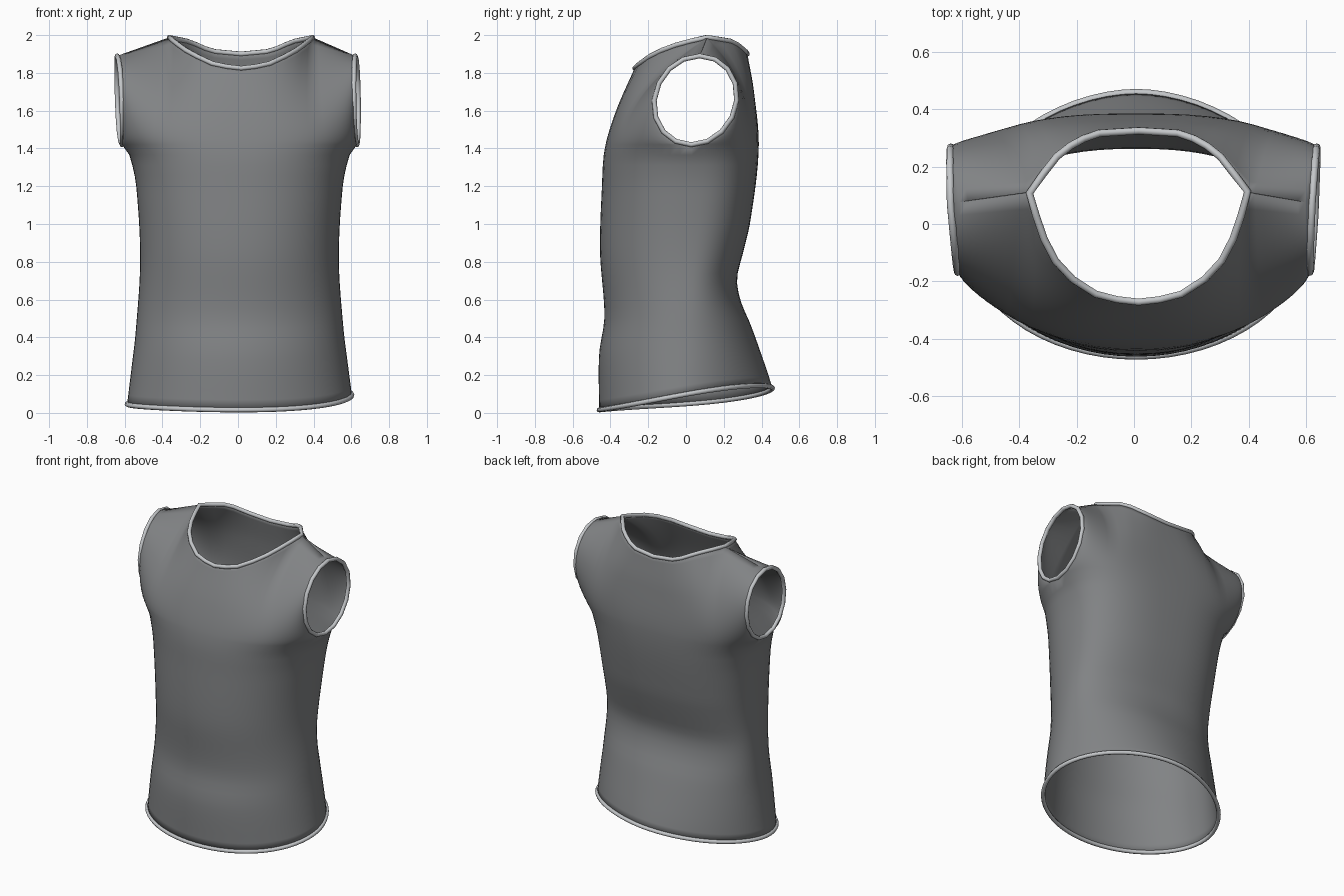
import bpy, bmesh, math
from mathutils import Vector

if "Cube" in bpy.data.objects:
    bpy.data.objects.remove(bpy.data.objects["Cube"])


def material(name, c):
    m = bpy.data.materials.new(name)
    m.diffuse_color = (c, c * 1.03, c * 1.06, 1)
    m.use_nodes = True
    m.node_tree.nodes["Principled BSDF"].inputs["Base Color"].default_value = m.diffuse_color
    return m


fabric = material("dark_grey_fabric", 0.22)
binding = material("light_grey_binding", 0.55)


def smooth(pts, t):
    """Catmull-Rom value through (key, value) pairs."""
    if t <= pts[0][0]:
        return pts[0][1]
    for i in range(len(pts) - 1):
        (a, p1), (b, p2) = pts[i], pts[i + 1]
        if t <= b:
            m0, p0 = pts[max(i - 1, 0)]
            m3, p3 = pts[min(i + 2, len(pts) - 1)]
            h, s = b - a, (t - a) / (b - a)
            d1, d2 = (p2 - p0) / (b - m0) * h, (p3 - p1) / (m3 - a) * h
            return ((2*s**3 - 3*s*s + 1) * p1 + (s**3 - 2*s*s + s) * d1
                    + (3*s*s - 2*s**3) * p2 + (s**3 - s*s) * d2)
    return pts[-1][1]


def along(pts, t):
    """Point on a polyline, t in 0..1."""
    f = min(t, 0.9999) * (len(pts) - 1)
    i = int(f)
    return Vector(pts[i]).lerp(Vector(pts[i + 1]), f - i)


# profiles and cross-section fullness against height
WIDTH = [(0, .595), (.2, .572), (.4, .55), (.8, .526), (1.2, .547), (1.35, .578), (1.42, .608)]
FRONT = [(0, -.46), (.3, -.46), (.5, -.432), (.85, -.455), (1.2, -.445),
         (1.4, -.43), (1.6, -.37), (1.83, -.27)]
BACK = [(0, .458), (.13, .425), (.4, .345), (.55, .29), (.68, .27), (.82, .3),
        (1.0, .34), (1.4, .385), (1.7, .36), (1.9, .325)]
FULL_FRONT = [(0, 2), (.7, 2.1), (1.42, 2.3)]
FULL_BACK = [(0, 1.85), (.4, 2.1), (.7, 2.35), (1.42, 2.8)]
NECK_FRONT = [(0, -.27, 1.825), (.13, -.255, 1.84), (.27, -.165, 1.905),
              (.34, -.03, 1.955), (.38, .11, 1.988)]
NECK_BACK = [(0, .32, 1.9), (.16, .31, 1.915), (.27, .25, 1.965), (.38, .11, 1.988)]

N, K = 16, 7            # columns per half, column of the neck corner
LOW, UP = 26, 16        # rows below and above the armpit
PIT = 1.42


def armhole(side, facing, t):
    """Half armhole from armpit (t=0) to shoulder tip (t=1)."""
    a = -math.pi / 2 + math.pi * t
    y = .05 + facing * .218 * math.cos(a) + .022 * math.sin(a)
    x = side * (.622 + .008 * t + .012 * facing * math.cos(a)) + .008 * (1 - 2.2 * t)
    return Vector((x, y, 1.655 + .235 * math.sin(a)))


def row_point(j, facing, row):
    side = 1 if j >= 0 else -1
    th = abs(j) / N * math.pi / 2
    profile = FRONT if facing < 0 else BACK
    neck = NECK_FRONT if facing < 0 else NECK_BACK
    full = FULL_FRONT if facing < 0 else FULL_BACK
    if row < LOW:                                   # torso tube
        z = PIT * row / LOW
        t = 0
        e = smooth(full, z)
        end = Vector((side * smooth(WIDTH, z) + .008, .052 * (z / PIT) - .02, z))
        zc = z
    else:                                           # between the armholes
        t = (row - LOW) / UP
        e = 2 + (full[-1][1] - 2) * (1 - t)
        end = armhole(side, facing, t)
        zc = PIT + t * (neck[0][2] - PIT)
    mid = Vector((.008, smooth(profile, zc), zc))

    def curve(tip, centre):
        s = math.sin(th) ** (2 / e)
        c = math.cos(th) ** (2 / e) if abs(j) < N else 0
        return Vector((centre.x + (tip.x - centre.x) * s,
                       tip.y + (centre.y - tip.y) * c,
                       tip.z + (centre.z - tip.z) * c))
    p = curve(end, mid)
    if t > 0:                                       # pull the top to neckline and shoulder seam
        e = 2
        tip = armhole(side, facing, 1)
        top = along(neck, min(abs(j) / K, 1))
        top.x = side * top.x + .016
        if abs(j) > K:
            top = top.lerp(tip, (abs(j) - K) / (N - K))
        base = curve(tip, Vector((.008, neck[0][1], neck[0][2])))
        p += (top - base) * t * t
    else:                                           # slanted hem
        lift = .073 + .125 * p.y + .08 * p.x * (p.y + .46) / .86
        p.z += lift * (1 - p.z / PIT) ** 2
    return p


# vest body: front and back panels joined at the side and shoulder seams
grids = {}
bm = bmesh.new()
for facing in (-1, 1):
    g = [[row_point(j, facing, r) for j in range(-N, N + 1)] for r in range(LOW + UP + 1)]
    grids[facing] = g
    vs = [[bm.verts.new(p) for p in line] for line in g]
    for r in range(LOW + UP):
        for c in range(2 * N):
            q = [vs[r][c], vs[r][c + 1], vs[r + 1][c + 1], vs[r + 1][c]]
            bm.faces.new(q if facing < 0 else q[::-1])
bmesh.ops.remove_doubles(bm, verts=bm.verts, dist=.0008)
me = bpy.data.meshes.new("vest_body")
bm.to_mesh(me)
bm.free()
me.materials.append(fabric)
for p in me.polygons:
    p.use_smooth = True
body = bpy.data.objects.new("vest_body", me)
bpy.context.collection.objects.link(body)
sol = body.modifiers.new("cloth", 'SOLIDIFY')
sol.thickness = .008


def trim(name, pts, step):
    """Round binding along a closed edge."""
    cu = bpy.data.curves.new(name, 'CURVE')
    cu.dimensions = '3D'
    cu.bevel_depth = .013
    cu.bevel_resolution = 2
    sp = cu.splines.new('POLY')
    pts = pts[::step]
    sp.points.add(len(pts) - 1)
    for q, p in zip(sp.points, pts):
        q.co = (*p, 1)
    sp.use_cyclic_u = True
    cu.materials.append(binding)
    ob = bpy.data.objects.new(name, cu)
    bpy.context.collection.objects.link(ob)
    bpy.ops.object.select_all(action='DESELECT')
    ob.select_set(True)
    bpy.context.view_layer.objects.active = ob
    bpy.ops.object.convert(target='MESH')


F, B = grids[-1], grids[1]
trim("hem_binding", F[0][:-1] + B[0][:0:-1], 1)
trim("neck_binding", F[-1][N - K:N + K] + B[-1][N + K:N - K:-1], 1)
for name, c in (("left_armhole_binding", 0), ("right_armhole_binding", -1)):
    trim(name, [l[c] for l in F[LOW:-1]] + [l[c] for l in B[:LOW:-1]], 2)
